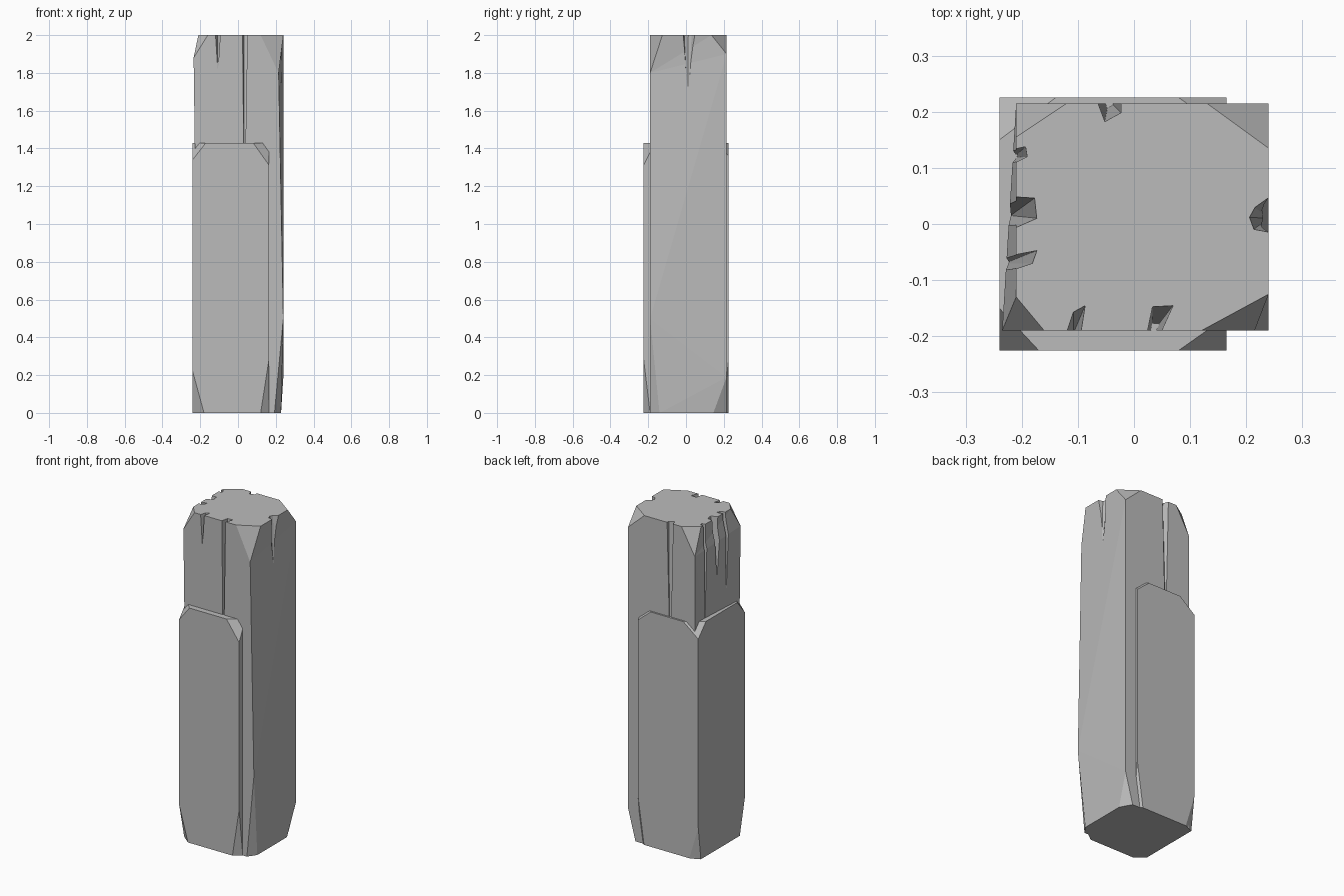
import bpy
import bmesh
from mathutils import Vector

if "Cube" in bpy.data.objects:
    bpy.data.objects.remove(bpy.data.objects["Cube"], do_unlink=True)

stone = bpy.data.materials.new("grey_stone")
stone.use_nodes = True
GREY = (0.5, 0.5, 0.5, 1)
stone.diffuse_color = GREY
bsdf = stone.node_tree.nodes["Principled BSDF"]
bsdf.inputs["Base Color"].default_value = GREY
bsdf.inputs["Roughness"].default_value = 0.9


def add_object(name, bm):
    bmesh.ops.recalc_face_normals(bm, faces=bm.faces)
    mesh = bpy.data.meshes.new(name)
    bm.to_mesh(mesh)
    bm.free()
    mesh.materials.append(stone)
    obj = bpy.data.objects.new(name, mesh)
    bpy.context.collection.objects.link(obj)
    return obj


def chipped_block(lo, hi, chips):
    """Box whose corners are sliced off; a chip is (corner signs, cut lengths)."""
    bm = bmesh.new()
    bmesh.ops.create_cube(bm, size=1)
    lo, hi = Vector(lo), Vector(hi)
    for v in bm.verts:
        v.co = [hi[i] if v.co[i] > 0 else lo[i] for i in range(3)]
    for signs, cut in chips:
        corner = Vector([hi[i] if signs[i] == "+" else lo[i] for i in range(3)])
        normal = Vector([(1 if signs[i] == "+" else -1) / cut[i] for i in range(3)])
        point = corner.copy()
        point.x -= cut[0] if signs[0] == "+" else -cut[0]
        geom = bm.verts[:] + bm.edges[:] + bm.faces[:]
        result = bmesh.ops.bisect_plane(bm, geom=geom, plane_co=point,
                                        plane_no=normal.normalized(), clear_outer=True)
        edges = [e for e in result["geom_cut"] if isinstance(e, bmesh.types.BMEdge)]
        bmesh.ops.holes_fill(bm, edges=edges)
    return bm


# Tall main column
bm = chipped_block((-0.21, -0.19, 0), (0.24, 0.215, 2), [
    ("--+", (0.05, 0.06, 0.12)),
    ("+-+", (0.12, 0.065, 0.2)),
    ("-++", (0.09, 0.06, 0.16)),
    ("+++", (0.11, 0.08, 0.1)),
    ("+--", (0.035, 0.05, 0.5)),
    ("++-", (0.05, 0.07, 0.19)),
])
# Slight lean of the weathered corners
for v in bm.verts:
    x, y, z = v.co
    if z < 0.01 and x > 0.19:
        v.co.x -= 0.012
    elif y < -0.18 and 1.7 < z < 1.95:
        v.co.x = -0.235 if x < 0 else 0.215
bmesh.ops.triangulate(bm, faces=[f for f in bm.faces if len(f.verts) > 3])
column = add_object("main_column", bm)

# Cracks in the rim: outline at the top, tapering to a point lower down
cracks = [
    ([(-0.123, -0.2), (-0.108, -0.155), (-0.086, -0.143), (-0.095, -0.2)], (-0.108, -0.195, 1.8)),
    ([(0.022, -0.2), (0.033, -0.147), (0.07, -0.145), (0.045, -0.2)], (0.032, -0.195, 1.1)),
    ([(0.25, 0.055), (0.215, 0.03), (0.205, 0.012), (0.213, -0.01), (0.25, -0.017)], (0.24, 0.01, 1.6)),
    ([(-0.24, -0.09), (-0.18, -0.07), (-0.172, -0.047), (-0.24, -0.06)], (-0.23, -0.07, 1.48)),
    ([(-0.24, -0.02), (-0.172, 0.01), (-0.176, 0.047), (-0.24, 0.051)], (-0.22, 0.015, 1.63)),
    ([(-0.23, 0.1), (-0.19, 0.12), (-0.193, 0.138), (-0.23, 0.13)], (-0.215, 0.118, 1.2)),
    ([(-0.07, 0.23), (-0.052, 0.182), (-0.023, 0.198), (-0.023, 0.23)], (-0.045, 0.22, 1.1)),
]
cutters = []
for number, (outline, tip) in enumerate(cracks):
    bm = bmesh.new()
    ring = [bm.verts.new((x, y, 2.01)) for x, y in outline]
    point = bm.verts.new(tip)
    bm.faces.new(ring)
    for a, b in zip(ring, ring[1:] + ring[:1]):
        bm.faces.new((a, b, point))
    bmesh.ops.triangulate(bm, faces=bm.faces[:])
    cutter = add_object(f"crack_cutter_{number}", bm)
    cutter.hide_render = True
    mod = column.modifiers.new("crack", "BOOLEAN")
    mod.operation = "DIFFERENCE"
    mod.solver = "EXACT"
    mod.object = cutter
    cutters.append(cutter)

# Bake the cracks into the column and drop the cutters
bpy.context.view_layer.update()
graph = bpy.context.evaluated_depsgraph_get()
carved = bpy.data.meshes.new_from_object(column.evaluated_get(graph))
column.modifiers.clear()
column.data = carved
for cutter in cutters:
    bpy.data.objects.remove(cutter, do_unlink=True)

# Shorter slab wrapped around the left part of the column
add_object("side_slab", chipped_block((-0.24, -0.225, 0), (0.165, 0.225, 1.43), [
    ("--+", (0.07, 0.075, 0.09)),
    ("+-+", (0.085, 0.06, 0.12)),
    ("-++", (0.1, 0.075, 0.08)),
    ("+++", (0.085, 0.06, 0.07)),
    ("---", (0.06, 0.05, 0.22)),
    ("+--", (0.045, 0.035, 0.29)),
    ("-+-", (0.06, 0.025, 0.2)),
    ("++-", (0.04, 0.03, 0.28)),
]))
